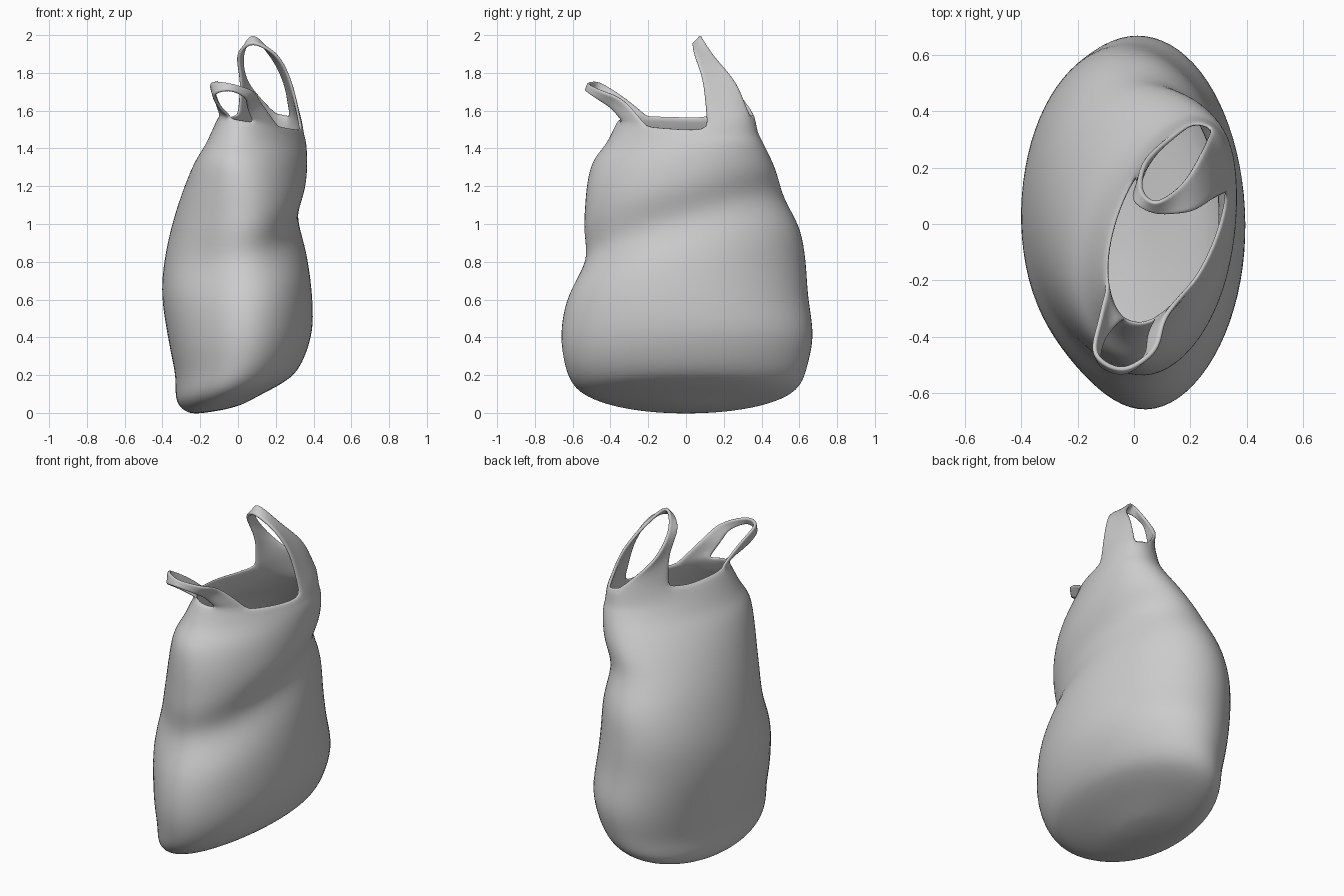
import bpy, bmesh, math
from mathutils import Vector

if "Cube" in bpy.data.objects:
    bpy.data.objects.remove(bpy.data.objects["Cube"])

SIDES = 40


def spline(points, steps):
    """Catmull-Rom curve through points of any dimension."""
    pts = [Vector(p) for p in points]
    pts = [pts[0] * 2 - pts[1]] + pts + [pts[-1] * 2 - pts[-2]]
    out = []
    for a, b, c, d in zip(pts, pts[1:], pts[2:], pts[3:]):
        for s in range(steps):
            t = s / steps
            out.append((b * 2 + (c - a) * t + (a * 2 - b * 5 + c * 4 - d) * t ** 2
                        + (b * 3 - a - c * 3 + d) * t ** 3) * 0.5)
    out.append(pts[-2])
    return out


def ring_point(row, angle):
    """Skewed ellipse on a tilted plane, flattened at one corner and creased."""
    x0, x1, y0, y1, height, slope, skew = row
    cx, cy = (x0 + x1) / 2, (y0 + y1) / 2
    dx = (x1 - x0) / 2 * math.cos(angle - skew)
    dy = (y1 - y0) / 2 * math.sin(angle)
    z = height + slope * dx
    # Diagonal crease, deepest on the left side
    crease = 0.97 + 0.2 * (cx + dx) + 0.27 * (cy + dy)
    width = 0.15 if z < crease else 0.11
    facing = 0.5 + 0.5 * math.cos(angle + 0.15)
    pinch = 1 - 0.14 * facing * math.exp(-((z - crease) / width) ** 2)
    # Flattened front right corner
    corner = max(0, math.cos(angle + 2.1)) ** 8
    pinch -= 0.08 * corner * math.exp(-((z - 0.75) / 0.6) ** 2)
    return Vector((cx + dx * pinch, cy + dy * pinch, z))


# Body rings: x min, x max, y min, y max, height, sideways slope, skew
rings = [
    (-.06, .02, -.1, .1, .035, .3, 0),
    (-.21, .12, -.32, .32, .05, .3, 0),
    (-.28, .24, -.5, .5, .09, .29, 0),
    (-.325, .31, -.6, .6, .15, .24, 0),
    (-.33, .362, -.65, .645, .265, .19, 0),
    (-.365, .392, -.67, .67, .42, .1, 0),
    (-.4, .39, -.645, .645, .62, 0, -.03),
    (-.385, .37, -.59, .63, .82, 0, -.05),
    (-.34, .36, -.55, .6, 1.02, 0, 0),
    (-.28, .362, -.53, .515, 1.2, 0, .1),
    (-.225, .364, -.495, .455, 1.33, 0, .25),
    (-.165, .358, -.42, .405, 1.43, 0, .4),
    (-.1, .34, -.358, .36, 1.535, -.17, .5),
]

bm = bmesh.new()
grid = []
for row in spline(rings, 3):
    grid.append([bm.verts.new(ring_point(row, math.tau * j / SIDES)) for j in range(SIDES)])
for low, high in zip(grid, grid[1:]):
    for j in range(SIDES):
        k = (j + 1) % SIDES
        bm.faces.new((low[j], low[k], high[k], high[j]))
bm.faces.new(grid[0][::-1])

# Rim rises towards the back
rim = grid[-1]
for v in rim:
    v.co.z += 0.22 * max(0, v.co.y - 0.05)


def add_handle(foot_a, foot_b, inner, outer, steps=4):
    """Strap grown from two stretches of the rim, arching between them."""
    columns = []
    last = len(foot_a) - 1
    for c, (a, b) in enumerate(zip(foot_a, foot_b)):
        mids = [Vector(p).lerp(Vector(q), c / last) for p, q in zip(inner, outer)]
        path = spline([rim[a].co, *mids, rim[b].co], steps)
        columns.append([rim[a]] + [bm.verts.new(p) for p in path[1:-1]] + [rim[b]])
    for left, right in zip(columns, columns[1:]):
        for i in range(len(left) - 1):
            bm.faces.new((left[i], right[i], right[i + 1], left[i + 1]))


# Tall back handle
add_handle(range(2, 9), range(17, 10, -1),
           [(.285, .09, 1.75), (.205, .045, 1.9), (.08, .035, 1.955), (-.002, .08, 1.9), (.01, .14, 1.75)],
           [(.25, .265, 1.75), (.18, .15, 1.89), (.08, .075, 2), (.022, .13, 1.9), (.045, .24, 1.75)])

# Short front handle, bent outward
add_handle(range(24, 29), range(36, 31, -1),
           [(-.125, -.33, 1.67), (-.145, -.46, 1.75), (-.04, -.52, 1.745), (.08, -.45, 1.705), (.12, -.33, 1.65)],
           [(-.11, -.41, 1.625), (-.125, -.5, 1.685), (-.04, -.535, 1.705), (.04, -.48, 1.665), (.055, -.4, 1.61)])

mesh = bpy.data.meshes.new("carrier_bag")
bm.to_mesh(mesh)
bm.free()
bag = bpy.data.objects.new("carrier_bag", mesh)
bpy.context.collection.objects.link(bag)

# Thin film, rounded edges
film = bag.modifiers.new("film", 'SOLIDIFY')
film.thickness = 0.018
film.offset = -0.6
smooth = bag.modifiers.new("smooth", 'SUBSURF')
smooth.levels = smooth.render_levels = 1
mesh.shade_smooth()

plastic = bpy.data.materials.new("grey_plastic")
plastic.use_nodes = True
colour = (0.6, 0.6, 0.6, 1)
plastic.diffuse_color = colour
plastic.node_tree.nodes["Principled BSDF"].inputs["Base Color"].default_value = colour
mesh.materials.append(plastic)
